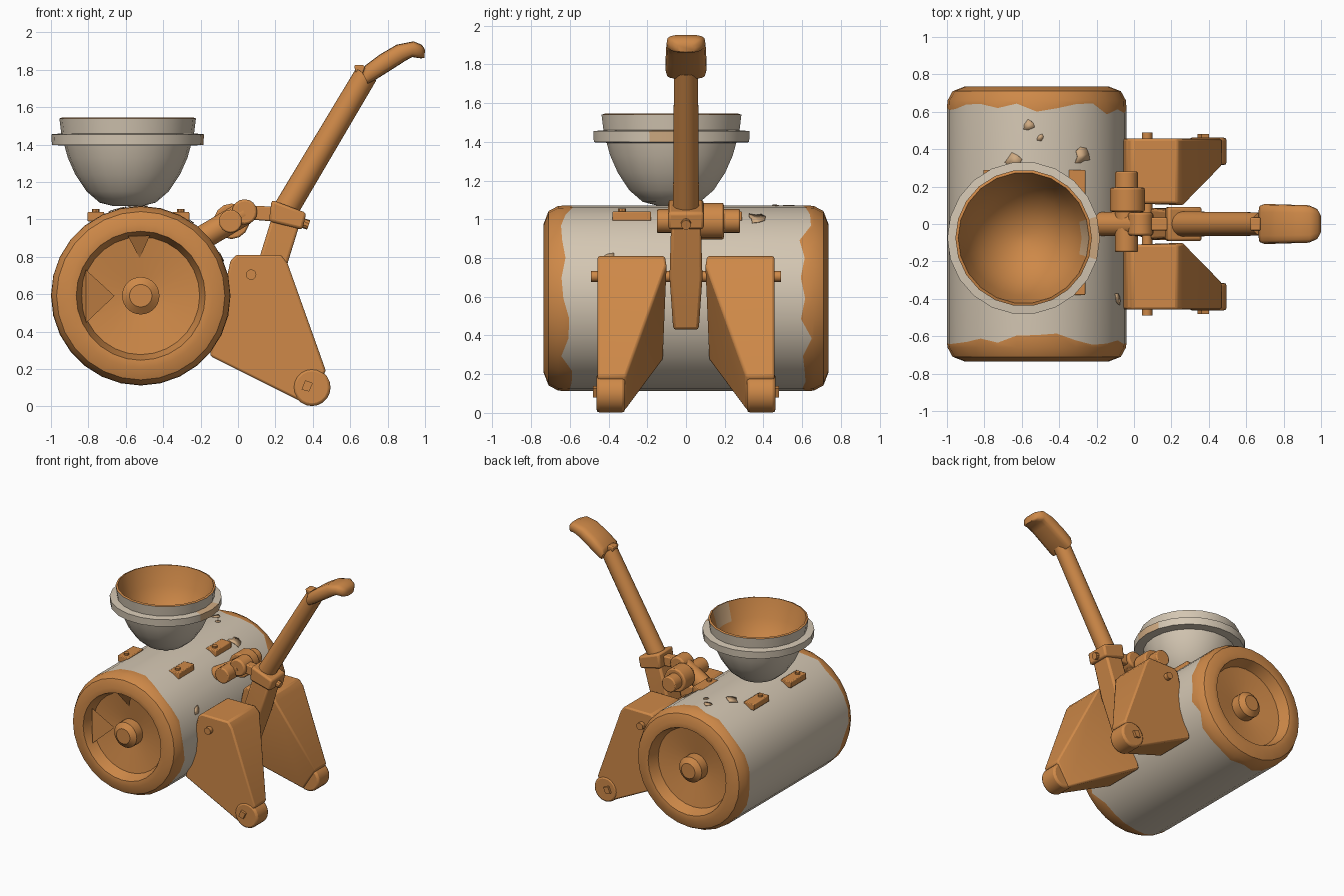
import bpy, bmesh, math, random
from mathutils import Vector

random.seed(4)
cube = bpy.data.objects.get("Cube")
if cube:
    bpy.data.objects.remove(cube)


def material(name, rgb):
    m = bpy.data.materials.new(name)
    m.use_nodes = True
    m.diffuse_color = (*rgb, 1)
    bsdf = next(n for n in m.node_tree.nodes if n.type == 'BSDF_PRINCIPLED')
    bsdf.inputs["Base Color"].default_value = (*rgb, 1)
    bsdf.inputs["Roughness"].default_value = 0.7
    return m


CREAM = material("cream_paint", (0.66, 0.57, 0.45))
ORANGE = material("orange_rust", (0.62, 0.25, 0.065))
STAIN = material("pale_rust_stain", (0.62, 0.40, 0.22))


def finish(name, bm, mats=(ORANGE,), bevel=0, angle=35):
    bmesh.ops.recalc_face_normals(bm, faces=bm.faces)
    me = bpy.data.meshes.new(name)
    bm.to_mesh(me)
    bm.free()
    ob = bpy.data.objects.new(name, me)
    bpy.context.collection.objects.link(ob)
    for m in mats:
        me.materials.append(m)
    bpy.ops.object.select_all(action='DESELECT')
    ob.select_set(True)
    bpy.context.view_layer.objects.active = ob
    bpy.ops.object.shade_smooth_by_angle(angle=math.radians(angle))
    if bevel:
        mod = ob.modifiers.new("soft_edges", 'BEVEL')
        mod.width = bevel
        mod.segments = 2
        mod.limit_method = 'ANGLE'
    return ob


def skin(bm, rings, mats=None):
    """Bridge equal-length rings of vertices and close both ends."""
    n = len(rings[0])
    for k, (a, b) in enumerate(zip(rings, rings[1:])):
        for i in range(n):
            j = (i + 1) % n
            f = bm.faces.new((a[i], a[j], b[j], b[i]))
            f.material_index = mats[k] if mats else 0
    for r, m in ((rings[0], 0), (rings[-1], -1)):
        f = bm.faces.new(r)
        f.material_index = mats[m] if mats else 0


def lathe(bm, profile, place, mats, segs, ragged=()):
    rings = []
    for k, (r, h) in enumerate(profile):
        ring = []
        for i in range(segs):
            t = math.tau * i / segs
            dh = random.uniform(-0.035, 0.035) if k in ragged else 0
            ring.append(bm.verts.new(place(r * math.cos(t), r * math.sin(t), h + dh)))
        rings.append(ring)
    skin(bm, rings, mats)


def rod(name, a, b, r, r2=None, segs=16, bevel=0):
    a, b = Vector(a), Vector(b)
    bm = bmesh.new()
    bmesh.ops.create_cone(bm, cap_ends=True, segments=segs, radius1=r,
                          radius2=r if r2 is None else r2, depth=(b - a).length)
    rot = (b - a).to_track_quat('Z', 'Y')
    for v in bm.verts:
        v.co = rot @ v.co + (a + b) / 2
    return finish(name, bm, bevel=bevel)


def hull(name, points, bevel=0):
    bm = bmesh.new()
    for p in points:
        bm.verts.new(p)
    bmesh.ops.convex_hull(bm, input=bm.verts)
    bmesh.ops.dissolve_limit(bm, angle_limit=0.02, verts=bm.verts, edges=bm.edges)
    return finish(name, bm, bevel=bevel, angle=25)


def slab(name, xz, y0, y1, bevel=0):
    return hull(name, [(x, y, z) for x, z in xz for y in (y0, y1)], bevel)


# Drum: cream barrel with rust end caps, dished ends and hubs
CX, CZ = -0.52, 0.592
end = [(0.48, 0.615), (0.477, 0.66), (0.45, 0.71), (0.385, 0.735), (0.345, 0.73),
       (0.315, 0.645), (0.1, 0.61), (0.1, 0.685), (0.06, 0.715)]
profile = [(r, -h) for r, h in reversed(end)] + end
n = len(end)
bm = bmesh.new()
lathe(bm, profile, lambda a, b, h: (CX + a, h, CZ + b),
      [1] * (n - 1) + [0] + [1] * (n - 1), 28, ragged=(n - 1, n))
finish("drum", bm, (CREAM, ORANGE))

# Gussets inside the front dish
for name, t, spread, reach in (("top_gusset", 1.6, 0.18, 0.2), ("side_gusset", 3.15, 0.45, 0.14)):
    pts = [(CX + r * math.cos(t + d), y, CZ + r * math.sin(t + d))
           for r, d, y in ((0.325, -spread, -0.69), (0.325, spread, -0.69),
                           (0.33, 0, -0.62), (reach, 0, -0.625))]
    hull(name, pts)

# Rust blotches on the barrel
for k, (deg, y, size) in enumerate(((95, 0.53, 0.035), (88, 0.46, 0.025), (60, 0.36, 0.05),
                                    (105, 0.33, 0.05), (25, -0.4, 0.04))):
    bm = bmesh.new()
    vs = []
    for i in range(9):
        t = math.tau * i / 9
        s = size * random.uniform(0.5, 1.1)
        ang = math.radians(deg) + s * math.cos(t) / 0.48
        vs.append(bm.verts.new((CX + 0.483 * math.cos(ang), y + s * math.sin(t),
                                CZ + 0.483 * math.sin(ang))))
    bm.faces.new(vs)
    ob = finish("rust_blotch_%d" % (k + 1), bm, (STAIN,))
    ob.modifiers.new("thin", 'SOLIDIFY').thickness = 0.004

# Bowl: cream outside with a flange, rust inside
bowl = [(0.08, 1.072), (0.15, 1.09), (0.22, 1.15), (0.28, 1.24), (0.32, 1.33), (0.338, 1.395),
        (0.405, 1.398), (0.408, 1.455), (0.355, 1.46), (0.365, 1.54), (0.35, 1.545),
        (0.31, 1.4), (0.24, 1.26), (0.13, 1.17), (0.03, 1.14)]
bm = bmesh.new()
lathe(bm, bowl, lambda a, b, h: (-0.59 + a, -0.075 + b, h), [0] * 9 + [1] * 5, 22)
for f in bm.faces:
    c = f.calc_center_median()
    if c.x > -0.3 and -0.16 < c.y < 0.02 and 1.4 < c.z < 1.5:
        f.material_index = 2
finish("bowl", bm, (CREAM, ORANGE, STAIN))

# Four latch plates on top of the drum, each with a bolt
for x, side in ((-0.76, "right"), (-0.305, "left")):
    for y, where in ((-0.28, "front"), (0.19, "back")):
        slab(f"{side}_{where}_latch", [(x - 0.045, 0.99), (x + 0.045, 0.99),
             (x + 0.045, 1.04), (x - 0.045, 1.04)], y - 0.1, y + 0.1, 0.006)
        rod(f"{side}_{where}_latch_bolt", (x, y - 0.05, 1.03), (x, y - 0.05, 1.055), 0.02, segs=8)

# Pair of splayed legs with rounded feet and bolts
outer = [(-0.04, 0.78), (-0.01, 0.81), (0.23, 0.81), (0.265, 0.765),
         (0.47, 0.19), (0.36, 0.015), (-0.15, 0.27)]
inner_y = [0.12, 0.11, 0.11, 0.1, 0.31, 0.31, 0.12]
for s, side in ((-1, "front"), (1, "back")):
    pts = [(x, s * 0.457, z) for x, z in outer]
    pts += [(x, s * y, z) for (x, z), y in zip(outer, inner_y)]
    hull(side + "_leg", pts, 0.012)
    rod(side + "_foot", (0.395, s * 0.315, 0.102), (0.395, s * 0.462, 0.102), 0.1, segs=20, bevel=0.015)
    slab(side + "_foot_bolt", [(0.34, 0.09), (0.38, 0.08), (0.4, 0.125), (0.36, 0.14)],
         s * 0.45, s * 0.48)
rod("leg_axle", (0.07, -0.49, 0.705), (0.07, 0.49, 0.705), 0.028, segs=12)

# Upright post, collar and long handle tube
hull("post", [(x + dx, y, z) for x, z, w, d in ((0.085, 0.43, 0.07, 0.066), (0.165, 0.7, 0.08, 0.085),
                                               (0.27, 1.04, 0.08, 0.075))
              for dx in (-w, w) for y in (-d, d)], 0.015)
slab("collar", [(0.18, 1.105), (0.365, 1.035), (0.345, 0.945), (0.165, 0.99)], -0.092, 0.092, 0.015)
rod("collar_bolt", (0.32, 0, 0.99), (0.378, 0, 0.97), 0.026, segs=10)
rod("handle_tube", (0.23, 0, 1.01), (0.685, 0, 1.775), 0.068, 0.063, segs=18)
hull("handle_knob", [(x, y, z) for x, z in ((0.62, 1.825), (0.675, 1.825), (0.69, 1.77), (0.63, 1.78))
                     for y in (-0.035, 0.035)], 0.008)

# Curved, flattened grip lofted through rounded sections
bm = bmesh.new()
rings = []
for x, z, h, w in ((0.68, 1.755, 0.03, 0.1), (0.7, 1.78, 0.042, 0.107), (0.78, 1.835, 0.046, 0.105),
                   (0.87, 1.89, 0.044, 0.102), (0.935, 1.91, 0.042, 0.1),
                   (0.98, 1.897, 0.036, 0.08), (0.998, 1.885, 0.022, 0.045)):
    tilt = 0.5 if x < 0.9 else -0.1
    ring = []
    for i in range(16):
        t = math.tau * i / 16
        c, s = (math.copysign(abs(q) ** 0.55, q) for q in (math.cos(t), math.sin(t)))
        ring.append(bm.verts.new((x - h * s * tilt, w * c, z + h * s)))
    rings.append(ring)
skin(bm, rings)
finish("grip", bm, angle=50)

# Linkage arm between drum and post
rod("link_arm", (-0.26, 0, 0.86), (0.035, 0, 1.035), 0.065, segs=16)
rod("link_knuckle", (0.035, -0.062, 1.04), (0.035, 0.062, 1.04), 0.068, segs=16, bevel=0.012)
rod("link_pin", (-0.04, -0.15, 0.99), (-0.04, 0.28, 0.99), 0.062, segs=16, bevel=0.008)
rod("link_sleeve", (-0.035, 0.065, 0.99), (-0.035, 0.195, 0.99), 0.095, segs=14, bevel=0.01)
slab("link_bar", [(0.06, 1.0), (0.24, 0.985), (0.24, 1.065), (0.06, 1.075)], -0.035, 0.035, 0.008)
